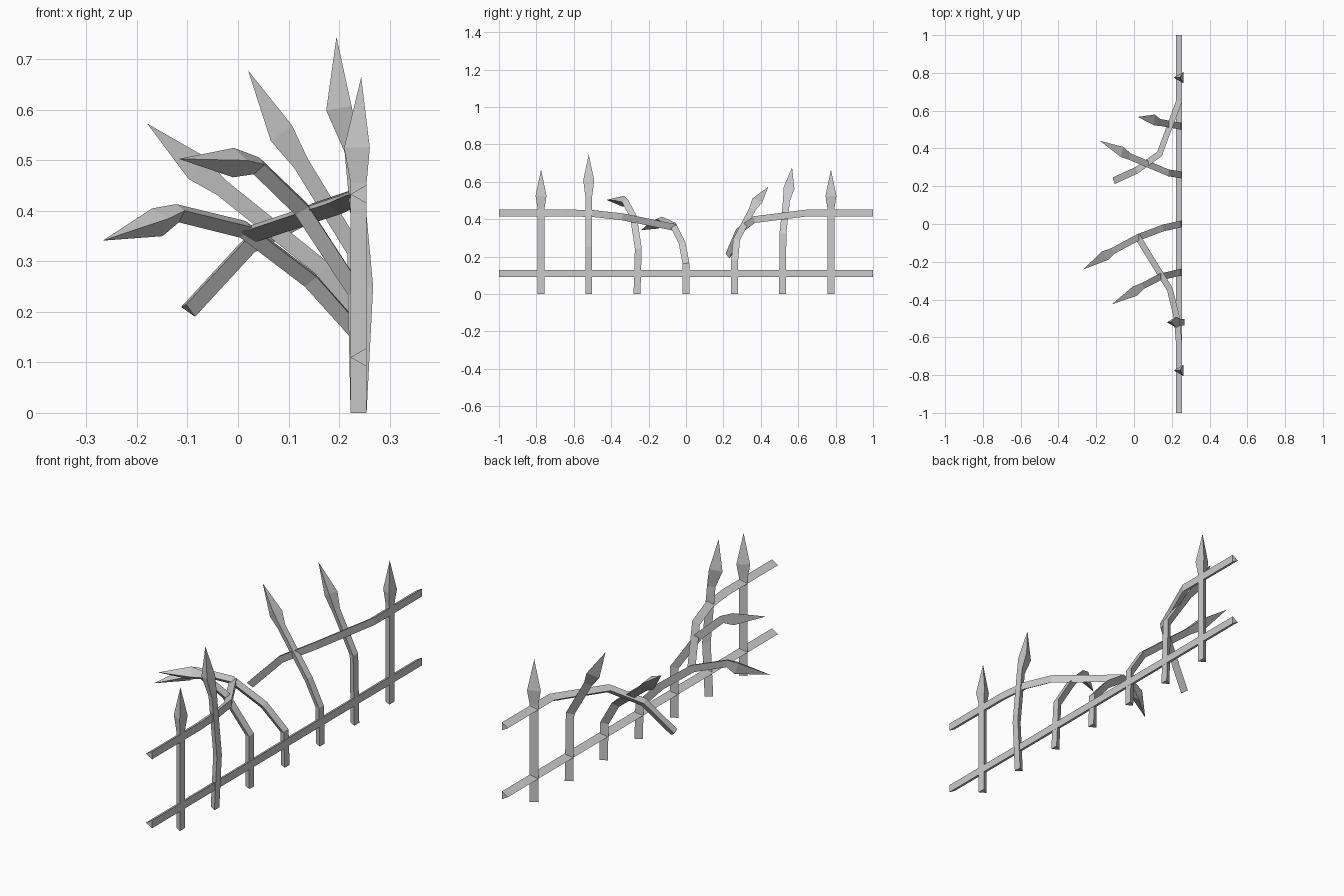
import bpy, bmesh, math
from mathutils import Vector

if "Cube" in bpy.data.objects:
    bpy.data.objects.remove(bpy.data.objects["Cube"])

R = 0.0212   # circumradius of the triangular bar section
X0 = 0.244   # fence plane


def sweep(name, pts, scales=None):
    """Sweep a triangular section (ridge towards -x) along a path; scale 0 makes a point."""
    pts = [Vector(p) for p in pts]
    scales = scales or [1.0] * len(pts)
    dirs = [(b - a).normalized() for a, b in zip(pts, pts[1:])]
    tans = [dirs[0]] + [(a + b).normalized() for a, b in zip(dirs, dirs[1:])] + [dirs[-1]]
    bm = bmesh.new()
    ridge, prev, rings = Vector((-1, 0, 0)), None, []
    for p, t, s in zip(pts, tans, scales):
        if prev is None:
            ridge = (ridge - t * ridge.dot(t)).normalized()
        else:
            ridge = prev.rotation_difference(t) @ ridge
        prev = t
        side = t.cross(ridge)
        if s == 0:
            rings.append([bm.verts.new(p)])
        else:
            rings.append([bm.verts.new(p + R * s * (math.cos(a) * ridge + math.sin(a) * side))
                          for a in (k * math.tau / 3 for k in range(3))])
    for a, b in zip(rings, rings[1:]):
        for k in range(3):
            j = (k + 1) % 3
            if len(b) == 1:
                bm.faces.new((a[k], a[j], b[0]))
            else:
                bm.faces.new((a[k], a[j], b[j], b[k]))
    bm.faces.new(rings[0])
    if len(rings[-1]) == 3:
        bm.faces.new(rings[-1])
    bmesh.ops.recalc_face_normals(bm, faces=bm.faces)
    me = bpy.data.meshes.new(name)
    bm.to_mesh(me)
    bm.free()
    ob = bpy.data.objects.new(name, me)
    bpy.context.collection.objects.link(ob)


def picket(name, pts):
    """Post whose last three points are spearhead base, widest ring and tip."""
    sweep(name, pts, [1.0] * (len(pts) - 2) + [1.6, 0])


# straight end posts
for side, y in (("left", -0.775), ("right", 0.775)):
    picket("straight_post_" + side, [(X0, y, 0), (X0, y, 0.455), (X0, y, 0.525), (X0, y, 0.665)])

# bent posts
picket("bent_post_1", [(X0, -0.52, 0), (0.257, -0.52, 0.25), (0.232, -0.52, 0.52),
                       (0.208, -0.52, 0.605), (0.195, -0.52, 0.745)])
picket("bent_post_2", [(X0, -0.262, 0), (0.238, -0.255, 0.24), (0.13, -0.28, 0.405),
                       (0.042, -0.325, 0.49), (0.0, -0.35, 0.497), (-0.117, -0.425, 0.503)])
picket("bent_post_3", [(X0, 0, 0), (0.24, 0, 0.16), (0.147, -0.02, 0.265), (0.015, -0.07, 0.365),
                       (-0.115, -0.14, 0.397), (-0.152, -0.16, 0.38), (-0.268, -0.24, 0.341)])
picket("bent_post_4", [(X0, 0.26, 0), (0.24, 0.26, 0.175), (0.175, 0.27, 0.285),
                       (-0.027, 0.355, 0.447), (-0.075, 0.38, 0.488), (-0.18, 0.44, 0.573)])
picket("bent_post_5", [(X0, 0.516, 0), (0.237, 0.518, 0.32), (0.13, 0.537, 0.495),
                       (0.094, 0.55, 0.556), (0.02, 0.567, 0.678)])

# rails: whole lower one, upper one torn into two bent halves
sweep("lower_rail", [(X0, -1, 0.11), (X0, 1, 0.11)])
sweep("upper_rail_left", [(X0, -1, 0.433), (X0, -0.64, 0.433), (0.233, -0.5, 0.43),
                          (0.195, -0.345, 0.413), (0.02, -0.06, 0.355)])
sweep("upper_rail_right", [(X0, 1, 0.433), (X0, 0.65, 0.433), (0.14, 0.37, 0.398),
                           (0.02, 0.285, 0.335), (-0.1, 0.23, 0.205)])
